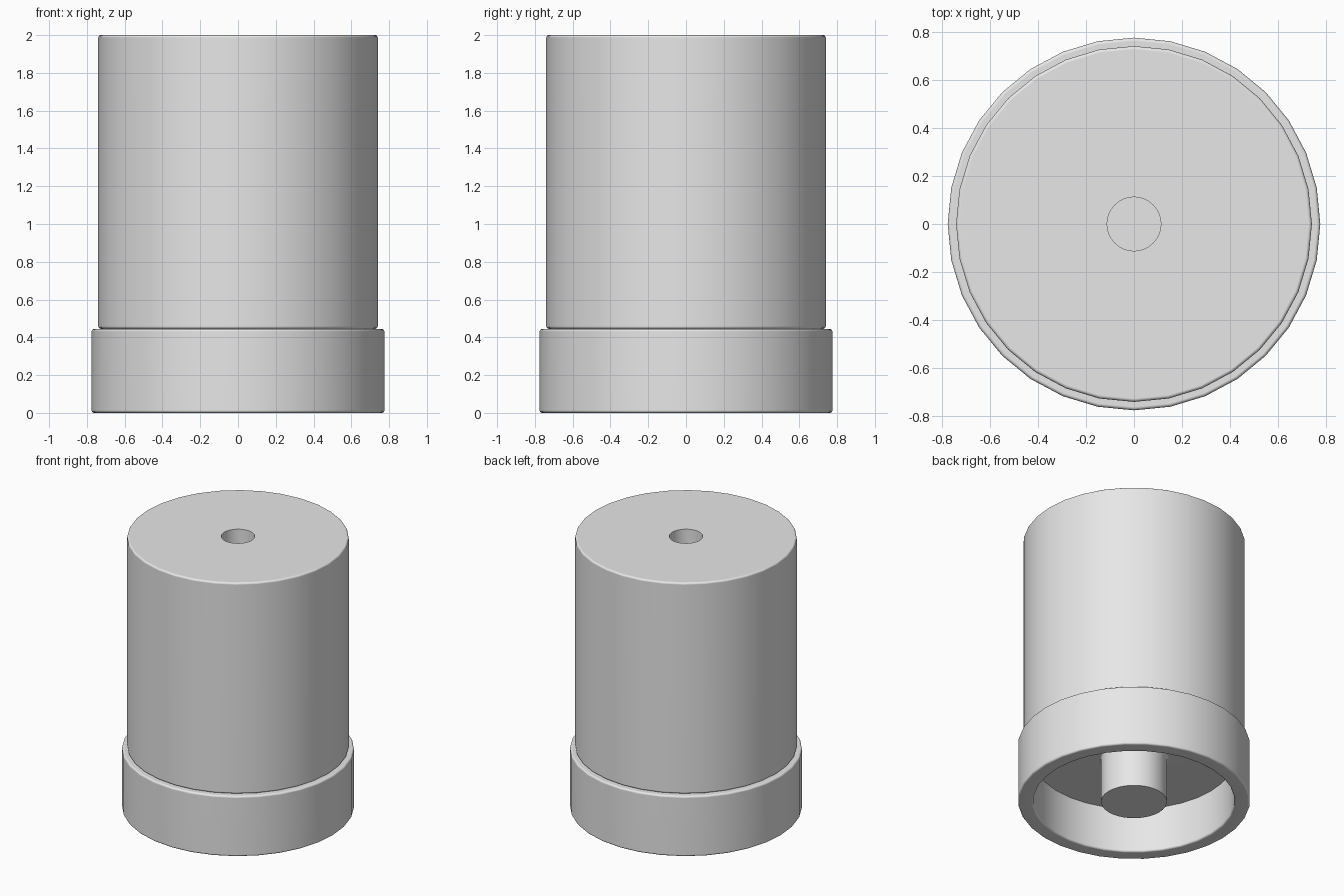
import bpy, bmesh, math
from mathutils import Vector

SIDES = 32
ROUND = 0.014

cube = bpy.data.objects.get("Cube")
if cube:
    bpy.data.objects.remove(cube, do_unlink=True)

grey = bpy.data.materials.new("plain_grey")
grey.use_nodes = True
colour = (0.8, 0.8, 0.8, 1)
grey.diffuse_color = colour
grey.node_tree.nodes["Principled BSDF"].inputs["Base Color"].default_value = colour


def rounded(corners, steps=4):
    """Round the (radius, height, is_rounded) corners of a profile."""
    points = []
    for i, (r, z, soft) in enumerate(corners):
        p = Vector((r, 0, z))
        if not soft:
            points.append(p)
            continue
        before, after = [Vector((c[0], 0, c[1])) for c in (corners[i - 1], corners[i + 1])]
        a = p + (before - p).normalized() * ROUND
        b = p + (after - p).normalized() * ROUND
        centre = a + b - p
        for k in range(steps + 1):
            t = k / steps * math.pi / 2
            points.append(centre + (a - centre) * math.cos(t) + (b - centre) * math.sin(t))
    return points


def lathe(name, corners):
    """Turn a profile that starts and ends on the z axis into a solid."""
    bm = bmesh.new()
    verts = [bm.verts.new(p) for p in rounded(corners)]
    edges = [bm.edges.new(pair) for pair in zip(verts, verts[1:])]
    bmesh.ops.spin(bm, geom=verts + edges, cent=(0, 0, 0), axis=(0, 0, 1),
                   angle=math.tau, steps=SIDES)
    bmesh.ops.remove_doubles(bm, verts=bm.verts, dist=0.0002)
    bmesh.ops.recalc_face_normals(bm, faces=bm.faces)
    mesh = bpy.data.meshes.new(name)
    bm.to_mesh(mesh)
    bm.free()
    mesh.materials.append(grey)
    obj = bpy.data.objects.new(name, mesh)
    bpy.context.collection.objects.link(obj)
    bpy.ops.object.select_all(action='DESELECT')
    obj.select_set(True)
    bpy.context.view_layer.objects.active = obj
    bpy.ops.object.shade_smooth_by_angle(angle=math.radians(40))
    weighted = obj.modifiers.new("clean_shading", 'WEIGHTED_NORMAL')
    weighted.keep_sharp = True
    return obj


# Wide base, hollow underneath with a solid central post
lathe("base_with_post", [
    (0, 0, False), (0.22, 0, False), (0.22, 0.33, True),
    (0.67, 0.33, False), (0.67, 0, True),
    (0.775, 0, True), (0.775, 0.445, True), (0, 0.445, False)])

# Tall body with a blind hole in its top
lathe("body", [
    (0, 0.445, False), (0.74, 0.445, True), (0.74, 2, True),
    (0.112, 2, False), (0.112, 1.4, False), (0, 1.4, False)])
